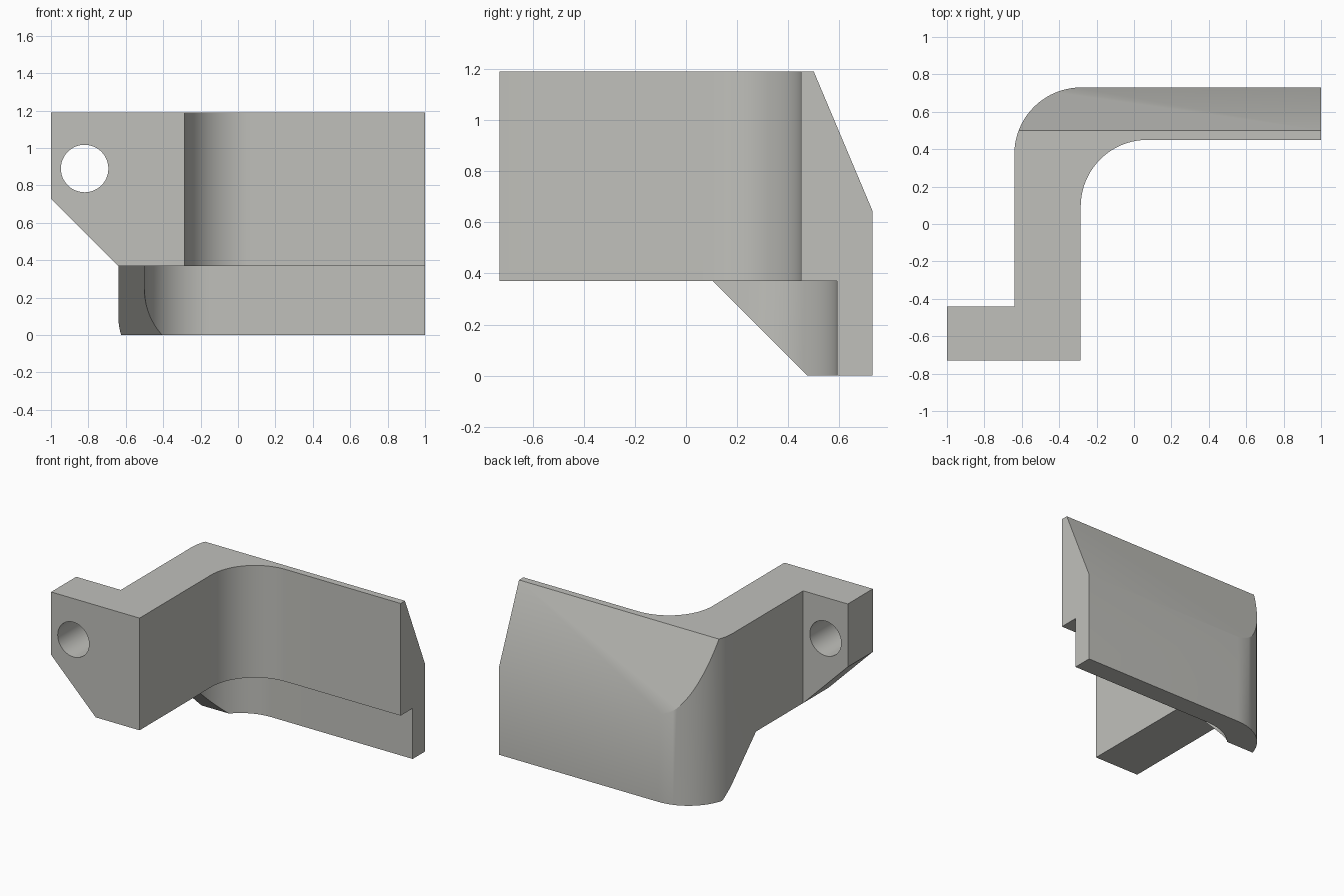
import bpy, bmesh, math

if "Cube" in bpy.data.objects:
    bpy.data.objects.remove(bpy.data.objects["Cube"])

R = 0.357        # shared corner radius
TOP = 1.19       # overall height
STEP = 0.37      # underside of the upper wall


def arc(cx, cy, r, a0, a1, n=20):
    """Points on an arc, angles in degrees."""
    angles = [math.radians(a0 + (a1 - a0) * i / n) for i in range(n + 1)]
    return [(cx + r * math.cos(a), cy + r * math.sin(a)) for a in angles]


def prism(name, pts, place, lo, hi):
    """Extrude a 2D profile; place(u, v, w) maps it into space."""
    bm = bmesh.new()
    face = bm.faces.new([bm.verts.new(place(u, v, lo)) for u, v in pts])
    ext = bmesh.ops.extrude_face_region(bm, geom=[face], use_keep_orig=True)
    shift = [b - a for a, b in zip(place(0, 0, lo), place(0, 0, hi))]
    bmesh.ops.translate(bm, vec=shift,
                        verts=[g for g in ext["geom"] if isinstance(g, bmesh.types.BMVert)])
    bmesh.ops.recalc_face_normals(bm, faces=bm.faces)
    mesh = bpy.data.meshes.new(name)
    bm.to_mesh(mesh)
    bm.free()
    ob = bpy.data.objects.new(name, mesh)
    bpy.context.collection.objects.link(ob)
    return ob


def plan(u, v, w):       # profile seen from the top
    return (u, v, w)


def front(u, v, w):      # profile seen from the front
    return (u, w, v)


def side(u, v, w):       # profile seen from the right
    return (w, u, v)


# Bent wall with a mounting tab, full height
outline = [(-1, -0.73), (-0.285, -0.73)]
outline += arc(-0.285 + R, 0.45 - R, R, 180, 90)
outline += [(1, 0.45), (1, 0.73)]
outline += arc(-0.64 + R, 0.73 - R, R, 90, 180)
outline += [(-0.64, -0.44), (-1, -0.44)]
bracket = prism("bracket", outline, plan, 0, TOP)

# Sloped underside of the side wall
slope = prism("underside_cutter",
              [(-1, -0.1), (0.575, -0.1), (0.105, STEP), (-1, STEP)], side, -1.2, 1.2)

# Thinner lower lip with a rounded inner corner
recess = prism("recess_cutter",
               [(-0.5, -1.1), (1.2, -1.1), (1.2, 0.59)]
               + arc(-0.5 + R, 0.59 - R, R, 90, 180), plan, -0.2, STEP)

# Long bevel along the upper back
bevel = prism("bevel_cutter",
              [(0.458, 1.29), (0.772, 0.545), (1, 0.545), (1, 1.29)], side, -1.2, 1.2)

# Angled lower corner of the tab
corner = prism("tab_corner_cutter",
               [(-1.1, 0.83), (-0.64, STEP), (-0.64, 0.2), (-1.1, 0.2)], front, -0.9, -0.3)

# Round bolt hole through the tab
hole = prism("hole_cutter", arc(-0.82, 0.89, 0.127, 0, 360, 48)[:-1], front, -0.9, -0.3)

# Apply every cut
cutters = [slope, recess, bevel, corner, hole]
for c in cutters:
    c.hide_render = True
    mod = bracket.modifiers.new(c.name, 'BOOLEAN')
    mod.operation = 'DIFFERENCE'
    mod.solver = 'EXACT'
    mod.object = c
bpy.context.view_layer.objects.active = bracket
bracket.select_set(True)
for c in cutters:
    bpy.ops.object.modifier_apply(modifier=c.name)
for c in cutters:
    bpy.data.objects.remove(c, do_unlink=True)

# Warm grey finish
mat = bpy.data.materials.new("warm_grey")
mat.diffuse_color = (0.53, 0.53, 0.50, 1)
mat.use_nodes = True
mat.node_tree.nodes["Principled BSDF"].inputs["Base Color"].default_value = mat.diffuse_color
bracket.data.materials.clear()
bracket.data.materials.append(mat)
for p in bracket.data.polygons:
    p.material_index = 0
bpy.ops.object.shade_smooth_by_angle(angle=math.radians(30))
